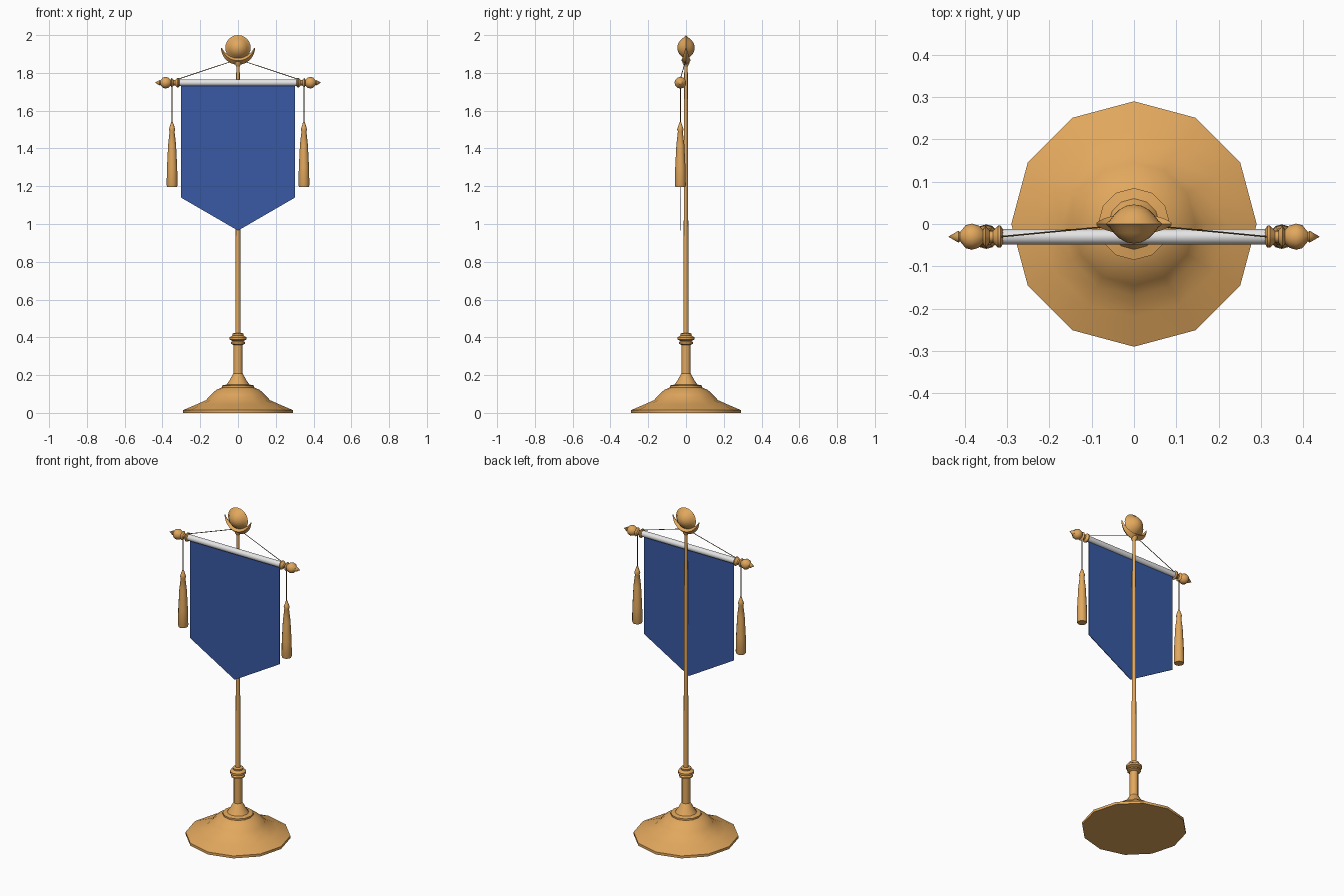
import bpy, bmesh, math
from mathutils import Vector, Matrix

cube = bpy.data.objects.get("Cube")
if cube:
    bpy.data.objects.remove(cube, do_unlink=True)


def material(name, rgb):
    m = bpy.data.materials.new(name)
    m.use_nodes = True
    m.diffuse_color = (*rgb, 1)
    m.node_tree.nodes["Principled BSDF"].inputs["Base Color"].default_value = (*rgb, 1)
    return m


GOLD = material("warm gold", (0.76, 0.39, 0.11))
BLUE = material("royal blue", (0.04, 0.10, 0.37))
SILVER = material("pale silver", (0.78, 0.78, 0.78))
CORD = material("dark cord", (0.16, 0.10, 0.04))


def finish(name, bm, mat, smooth=40):
    bmesh.ops.remove_doubles(bm, verts=bm.verts, dist=1e-5)
    bmesh.ops.recalc_face_normals(bm, faces=bm.faces)
    mesh = bpy.data.meshes.new(name)
    bm.to_mesh(mesh)
    bm.free()
    mesh.materials.append(mat)
    ob = bpy.data.objects.new(name, mesh)
    bpy.context.collection.objects.link(ob)
    if smooth:
        bpy.ops.object.select_all(action="DESELECT")
        ob.select_set(True)
        bpy.context.view_layer.objects.active = ob
        bpy.ops.object.shade_smooth_by_angle(angle=math.radians(smooth))
    return ob


def lathe(name, profile, mat, sides=12, at=(0, 0, 0), axis=(0, 0, 1), smooth=40):
    """Spin (radius, height) pairs about an axis and close both ends."""
    bm = bmesh.new()
    turn = Vector((0, 0, 1)).rotation_difference(Vector(axis)).to_matrix().to_4x4()
    place = Matrix.Translation(at) @ turn
    rings = []
    for r, h in profile:
        angles = [math.tau * i / sides for i in range(sides)]
        rings.append([bm.verts.new(place @ Vector((r * math.cos(a), r * math.sin(a), h)))
                      for a in angles])
    for low, high in zip(rings, rings[1:]):
        for i in range(sides):
            j = (i + 1) % sides
            bm.faces.new((low[i], low[j], high[j], high[i]))
    for ring, (r, h) in ((rings[0], profile[0]), (rings[-1], profile[-1])):
        if r > 0:
            bm.faces.new(ring)
    bmesh.ops.dissolve_degenerate(bm, edges=bm.edges, dist=1e-6)
    return finish(name, bm, mat, smooth)


def rod(name, a, b, radius, mat, sides=6):
    a, b = Vector(a), Vector(b)
    return lathe(name, [(radius, 0), (radius, (b - a).length)], mat, sides, a, b - a)


# Stepped base and the socket that holds the pole
lathe("base", [(0.29, 0), (0.29, 0.015), (0.22, 0.045), (0.17, 0.067), (0.145, 0.095),
               (0.115, 0.122), (0.085, 0.135), (0.085, 0.145), (0.06, 0.15),
               (0.045, 0.172), (0.027, 0.205), (0.023, 0.21)], GOLD)
lathe("socket", [(0.024, 0.2), (0.024, 0.36), (0.038, 0.366), (0.038, 0.374), (0.028, 0.38),
                 (0.045, 0.388), (0.045, 0.4), (0.028, 0.41), (0.03, 0.42), (0.014, 0.424)], GOLD)
lathe("pole", [(0.014, 0.4), (0.009, 1.88)], GOLD)

# Finial: pointed lens disc cradled by a crescent
FINIAL_Z = 1.933
lens = [(0, -0.046), (0.018, -0.043), (0.035, -0.034), (0.048, -0.021), (0.057, -0.009), (0.067, 0)]
lathe("finial_disc", lens + [(r, -h) for r, h in lens[-2::-1]], GOLD, 24,
      (0, 0, FINIAL_Z), (0, 1, 0), 60)

bm = bmesh.new()
sections = []
STEPS = 16
for i in range(STEPS + 1):
    t = i / STEPS
    a = math.pi * (1 + t)
    swell = math.sin(math.pi * t)
    outer, inner, half = 0.09, 0.086 - 0.04 * swell, 0.003 + 0.022 * swell
    mid = (outer + inner) / 2
    sections.append([bm.verts.new((r * math.cos(a), y, FINIAL_Z + r * math.sin(a)))
                     for r, y in ((outer, 0), (mid, half), (inner, 0), (mid, -half))])
for s, n in zip(sections, sections[1:]):
    for k in range(4):
        bm.faces.new((s[k], s[(k + 1) % 4], n[(k + 1) % 4], n[k]))
for end in (sections[0], sections[-1]):
    bm.faces.new(end)
finish("finial_crescent", bm, GOLD, 30)
lathe("finial_collar", [(0.01, 1.835), (0.018, 1.85), (0.02, 1.865), (0.01, 1.875)], GOLD)

# Crossbar and hanging banner
BAR_Y, BAR_Z = -0.03, 1.748
rod("crossbar", (-0.32, BAR_Y, BAR_Z), (0.32, BAR_Y, BAR_Z), 0.018, SILVER, 16)

bm = bmesh.new()
outline = [(-0.302, BAR_Z), (-0.302, 1.14), (0, 0.965), (0.302, 1.14), (0.302, BAR_Z)]
face = bm.faces.new([bm.verts.new((x, BAR_Y - 0.002, z)) for x, z in outline])
extruded = bmesh.ops.extrude_face_region(bm, geom=[face])["geom"]
bmesh.ops.translate(bm, vec=(0, 0.004, 0),
                    verts=[v for v in extruded if isinstance(v, bmesh.types.BMVert)])
finish("banner", bm, BLUE, 0)

# Turned bar ends, tassels and cords on both sides
knob = [(0.022, 0), (0.024, 0.006), (0.015, 0.02), (0.014, 0.028), (0.027, 0.04), (0.016, 0.044),
        (0.024, 0.052), (0.031, 0.064), (0.031, 0.075), (0.024, 0.088), (0.01, 0.098),
        (0.014, 0.102), (0, 0.128)]
knob = [(0.018, -0.005), (0.026, 0), (0.026, 0.006), (0.014, 0.018), (0.014, 0.026),
        (0.026, 0.036), (0.016, 0.042), (0.026, 0.052), (0.031, 0.068), (0.027, 0.083),
        (0.011, 0.096), (0.014, 0.1), (0, 0.124)]
tassel = [(0.026, 1.197), (0.029, 1.205), (0.027, 1.3), (0.021, 1.42), (0.013, 1.49),
          (0.017, 1.5), (0.013, 1.513), (0.004, 1.54)]
for side, s in (("left", 1), ("right", -1)):
    lathe(side + "_bar_end", knob, GOLD, 12, (s * 0.315, BAR_Y, BAR_Z), (s, 0, 0))
    lathe(side + "_tassel", tassel, GOLD, 12, (s * 0.349, BAR_Y, 0))
    rod(side + "_tassel_cord", (s * 0.349, BAR_Y, 1.53), (s * 0.349, BAR_Y, BAR_Z), 0.003, CORD)
    rod(side + "_support_cord", (s * 0.315, BAR_Y, BAR_Z + 0.02), (0, 0, 1.872), 0.002, CORD)
